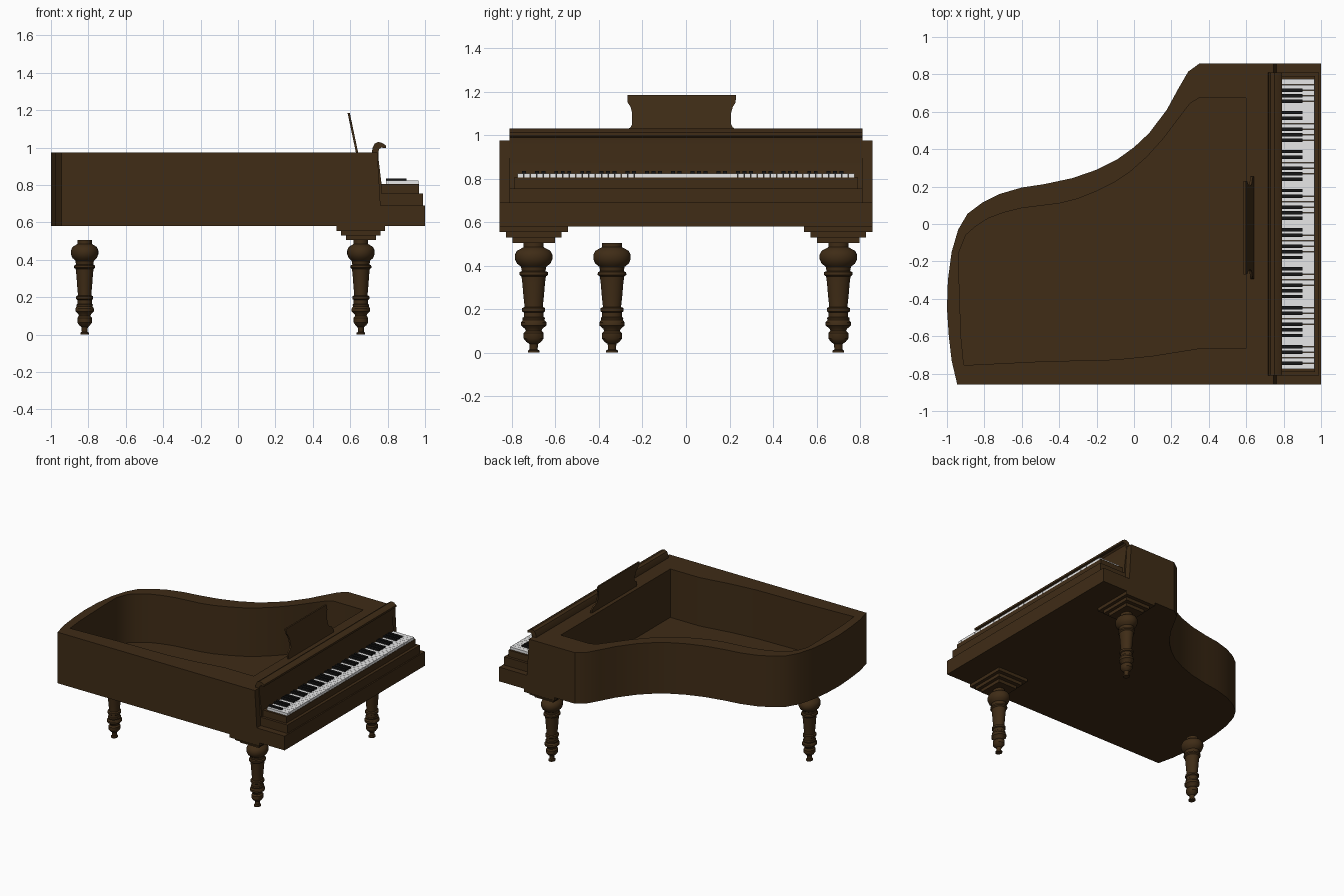
import bpy, bmesh, math

if "Cube" in bpy.data.objects:
    bpy.data.objects.remove(bpy.data.objects["Cube"], do_unlink=True)


def material(name, color):
    mat = bpy.data.materials.new(name)
    mat.use_nodes = True
    mat.diffuse_color = (*color, 1)
    shader = next(n for n in mat.node_tree.nodes if n.type == "BSDF_PRINCIPLED")
    shader.inputs["Base Color"].default_value = (*color, 1)
    shader.inputs["Roughness"].default_value = 0.6
    return mat


wood = material("dark_walnut", (0.05, 0.025, 0.008))
ivory = material("ivory_white", (0.8, 0.8, 0.8))
ebony = material("ebony_black", (0.008, 0.008, 0.008))


def finish(name, bm, mat, smooth=False):
    bmesh.ops.recalc_face_normals(bm, faces=bm.faces)
    mesh = bpy.data.meshes.new(name)
    bm.to_mesh(mesh)
    bm.free()
    mesh.materials.append(mat)
    obj = bpy.data.objects.new(name, mesh)
    bpy.context.collection.objects.link(obj)
    if smooth:
        smooth_shade(obj)
    return obj


def select_only(obj):
    bpy.ops.object.select_all(action="DESELECT")
    obj.select_set(True)
    bpy.context.view_layer.objects.active = obj


def smooth_shade(obj):
    select_only(obj)
    bpy.ops.object.shade_smooth_by_angle(angle=math.radians(35))


def add_prism(bm, points, low, high, place):
    """Extrude a flat outline; place(a, b, h) gives the 3D position."""
    bottom = [bm.verts.new(place(a, b, low)) for a, b in points]
    top = [bm.verts.new(place(a, b, high)) for a, b in points]
    bm.faces.new(bottom)
    bm.faces.new(top)
    for i in range(len(points)):
        j = (i + 1) % len(points)
        bm.faces.new((bottom[i], bottom[j], top[j], top[i]))


def upright(a, b, h):
    return (a, b, h)


def along_y(a, b, h):
    return (a, h, b)


def prism(name, points, low, high, place, mat, smooth=False):
    bm = bmesh.new()
    add_prism(bm, points, low, high, place)
    return finish(name, bm, mat, smooth)


def add_box(bm, x, y, z):
    add_prism(bm, [(x[0], y[0]), (x[1], y[0]), (x[1], y[1]), (x[0], y[1])],
              z[0], z[1], upright)


def box(name, x, y, z, mat):
    bm = bmesh.new()
    add_box(bm, x, y, z)
    return finish(name, bm, mat)


# Curved case with a hollow interior
outer = [(.74, .858), (.35, .858), (.29, .815), (.235, .72), (.175, .61),
         (.08, .485), (0, .41), (-.09, .345), (-.2, .29), (-.33, .245),
         (-.48, .213), (-.6, .195), (-.72, .16), (-.81, .115), (-.89, .055),
         (-.94, -.03), (-.975, -.15), (-.995, -.3), (-1, -.45), (-.99, -.6),
         (-.975, -.73), (-.945, -.858), (.74, -.858)]
inner = [(.6, .675), (.35, .675), (.3, .645), (.235, .56), (.16, .46),
         (.07, .36), (-.02, .28), (-.11, .22), (-.2, .175), (-.3, .135),
         (-.4, .11), (-.6, .085), (-.7, .06), (-.78, .03), (-.85, -.015),
         (-.9, -.06), (-.935, -.15), (-.935, -.3), (-.925, -.6),
         (-.91, -.755), (-.5, -.735), (-.1, -.725), (.1, -.705),
         (.35, -.665), (.6, -.665)]
case = prism("case", outer, .58, .975, upright, wood)
hollow = prism("case_hollow_cutter", inner, .6, 1.2, upright, wood)
hollow.hide_render = True
cut = case.modifiers.new("hollow", "BOOLEAN")
cut.operation = "DIFFERENCE"
cut.solver = "EXACT"
cut.object = hollow
select_only(case)
bpy.ops.object.modifier_apply(modifier=cut.name)
bpy.data.objects.remove(hollow, do_unlink=True)
smooth_shade(case)

# Key bed with the sloping front of the case
prism("key_bed", [(.74, .58), (1, .58), (1, .69), (.762, .69), (.745, .975), (.74, .975)],
      -.858, .858, along_y, wood)

# Fallboard with a rolled lip
prism("fallboard", [(.715, .97), (.72, 1.0), (.73, 1.02), (.75, 1.03), (.77, 1.025),
                    (.79, 1.012), (.79, .997), (.765, 1.0), (.753, .99), (.75, .95),
                    (.768, .8), (.768, .69), (.74, .69), (.735, .97)],
      -.81, .81, along_y, wood, True)

# Stepped key slip
box("key_slip", (.76, .99), (-.81, .81), (.69, .755), wood)
box("key_frame", (.76, .967), (-.79, .79), (.755, .805), wood)

# Keyboard: 52 white keys from A to C, black keys between
count, half = 52, .775
pitch = 2 * half / count
whites, blacks = bmesh.new(), bmesh.new()
for i in range(count):
    y = -half + i * pitch
    add_box(whites, (.79, .965), (y + .0007, y + pitch - .0007), (.805, .824))
    if "ABCDEFG"[i % 7] in "ACDFG" and i < count - 1:
        edge = y + pitch
        add_box(blacks, (.79, .9), (edge - .009, edge + .009), (.81, .836))
finish("white_keys", whites, ivory)
finish("black_keys", blacks, ebony)

# Leaning music desk with waisted sides
sides = [(.275, .975), (.275, 1.0), (.262, 1.02), (.235, 1.035), (.227, 1.05),
         (.227, 1.1), (.235, 1.13), (.248, 1.15), (.25, 1.185)]
desk = [(w, z) for w, z in sides] + [(-w, z) for w, z in reversed(sides)]
prism("music_desk", desk, -.006, .006,
      lambda a, b, h: (.636 - (b - .975) * .21 + h, a - .02, b), wood)

# Turned legs, slightly narrower front to back
leg_profile = [(0, .505), (.046, .505), (.046, .485), (.055, .48), (.077, .468),
               (.086, .45), (.086, .43), (.077, .41), (.058, .395), (.054, .375),
               (.065, .37), (.066, .358), (.056, .35), (.052, .32), (.047, .26),
               (.042, .215), (.042, .21), (.053, .205), (.053, .19), (.045, .185),
               (.045, .165), (.052, .16), (.05, .15), (.058, .14), (.058, .125),
               (.04, .11), (.036, .1), (.046, .09), (.046, .065), (.034, .05),
               (.02, .04), (.018, .015), (.027, .01), (.027, 0), (0, 0)]


def leg(name, x, y):
    bm = bmesh.new()
    verts = [bm.verts.new((0, r, z)) for r, z in leg_profile]
    edges = [bm.edges.new(pair) for pair in zip(verts, verts[1:])]
    bmesh.ops.spin(bm, geom=verts + edges, cent=(0, 0, 0), axis=(0, 0, 1),
                   angle=math.tau, steps=32, use_duplicate=False)
    bmesh.ops.remove_doubles(bm, verts=bm.verts, dist=.0001)
    bmesh.ops.scale(bm, vec=(.85, 1, 1), verts=bm.verts)
    bmesh.ops.translate(bm, vec=(x, y, 0), verts=bm.verts)
    finish(name, bm, wood, True)


# Front legs under stepped corner blocks, plus the tail leg
leg_x = .657
for side, y in (("left", .7), ("right", -.7)):
    leg("keyboard_leg_" + side, leg_x, y)
    block = bmesh.new()
    for step in range(3):
        dx, dy = .13 - .025 * step, .158 - .03 * step
        top = .58 - .025 * step
        add_box(block, (leg_x - dx, leg_x + dx), (y - dy, y + dy), (top - .025, top))
    finish("corner_block_" + side, block, wood)
leg("tail_leg", -.82, -.34)
